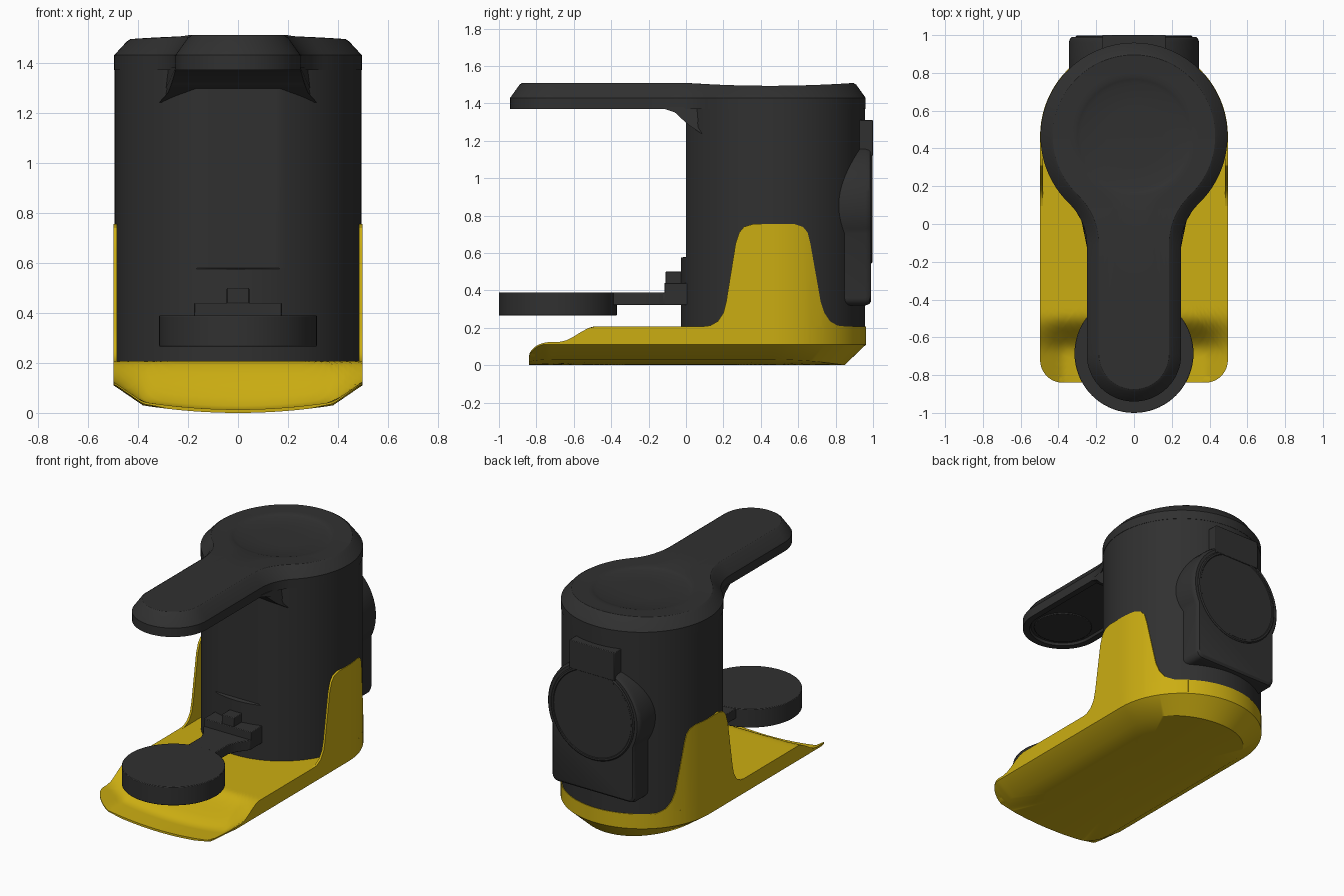
import bpy, bmesh
from math import sin, cos, pi, sqrt, atan2, radians, hypot

if "Cube" in bpy.data.objects:
    bpy.data.objects.remove(bpy.data.objects["Cube"])

CY = 0.465          # y of the body axis


def material(name, rgb):
    m = bpy.data.materials.new(name)
    m.diffuse_color = (*rgb, 1)
    m.use_nodes = True
    m.node_tree.nodes["Principled BSDF"].inputs["Base Color"].default_value = m.diffuse_color
    return m


DARK = material("dark_grey", (0.03, 0.03, 0.03))
YELLOW = material("yellow", (0.6, 0.42, 0.006))


def loft(name, rings, mat, bevel=0, closed=False):
    """Skin equal-length closed rings of points; cap the ends or close the loop."""
    bm = bmesh.new()
    vs = [[bm.verts.new(p) for p in r] for r in rings]
    n = len(vs[0])
    pairs = list(zip(vs, vs[1:])) + ([(vs[-1], vs[0])] if closed else [])
    for a, b in pairs:
        for i in range(n):
            j = (i + 1) % n
            bm.faces.new((a[i], a[j], b[j], b[i]))
    if not closed:
        bm.faces.new(vs[0])
        bm.faces.new(vs[-1])
    bmesh.ops.recalc_face_normals(bm, faces=bm.faces)
    me = bpy.data.meshes.new(name)
    bm.to_mesh(me)
    bm.free()
    ob = bpy.data.objects.new(name, me)
    bpy.context.collection.objects.link(ob)
    me.materials.append(mat)
    if bevel:
        mod = ob.modifiers.new("bevel", "BEVEL")
        mod.width, mod.segments, mod.limit_method = bevel, 2, "ANGLE"
    bpy.ops.object.select_all(action="DESELECT")
    ob.select_set(True)
    bpy.context.view_layer.objects.active = ob
    bpy.ops.object.shade_smooth_by_angle(angle=radians(32))
    return ob


def arc(cx, cy, r, a0, a1, n):
    return [(cx + r * cos(radians(a0 + (a1 - a0) * i / n)),
             cy + r * sin(radians(a0 + (a1 - a0) * i / n))) for i in range(n + 1)]


def line(p, q, n):
    """Points strictly between p and q."""
    return [(p[0] + (q[0] - p[0]) * i / n, p[1] + (q[1] - p[1]) * i / n) for i in range(1, n)]


def mirrored(half):
    """Right half outline, first and last point on x = 0, to a closed outline."""
    return half + [(-x, y) for x, y in reversed(half[1:-1])]


def at(outline, z):
    return [(x, y, z) for x, y in outline]


def block(name, outline, z0, z1, bevel=0.004):
    return loft(name, [at(outline, z0), at(outline, z1)], DARK, bevel)


def clamp(v):
    return max(0.0, min(1.0, v))


# Body: cylinder with a flat panel cut into the front
circle = arc(0, CY, 0.493, 0, 360, 128)[:-1]
flat = [(x, max(y, 0.0)) for x, y in circle]
loft("body", [at(circle, 0.195), at(circle, 0.575), at(flat, 0.58), at(flat, 1.4)], DARK)


# Lid and overhanging arm: keyhole outline, offset inwards by d
FX = 0.55
FY = CY - sqrt(0.795 ** 2 - FX ** 2)
TURN = atan2(CY - FY, -FX) * 180 / pi


def keyhole(d):
    half = arc(0, -0.69, 0.25 - d, -90, 0, 16)
    half += line((0.25 - d, -0.69), (0.25 - d, FY), 8)
    half += arc(FX, FY, 0.3 + d, 180, TURN, 8)
    half += arc(0, CY, 0.495 - d, TURN - 180, 90, 32)[1:]
    half[0], half[-1] = (0, half[0][1]), (0, half[-1][1])
    return mirrored(half)


def scooped(outline, z):
    return [(x, y, z - 0.016 * max(0, 1 - ((y - 0.45) / 0.46) ** 2)) for x, y in outline]


def towards_dish(outline, t, r):
    """Blend an outline towards a circle of radius r on the body axis."""
    out = []
    for x, y in outline:
        k = r / hypot(x, y - CY)
        out.append((x * (1 - t + t * k), CY + (y - CY) * (1 - t + t * k)))
    return out


rim = keyhole(0.065)
rings = [at(keyhole(0.05), 1.385), at(keyhole(0.042), 1.37), at(keyhole(0), 1.37), at(keyhole(0), 1.43),
         scooped(keyhole(0.05), 1.5), scooped(rim, 1.51)]
rings += [scooped(towards_dish(rim, t, 0.315), 1.51) for t in (0.2, 0.4, 0.6, 0.8, 1)]
rings += [scooped(towards_dish(rim, 1, r), z) for r, z in ((0.3, 1.506), (0.28, 1.5), (0.15, 1.499), (0.04, 1.499))]
loft("lid_arm", rings, DARK)
block("upper_pad", arc(0, -0.69, 0.18, 0, 360, 48)[:-1], 1.378, 1.4)

# Flared fillet joining arm to body: y, z, half width
gusset = [(-0.12, 1.372, 0.25), (-0.06, 1.352, 0.255), (-0.02, 1.315, 0.265), (0.02, 1.28, 0.28),
          (0.08, 1.24, 0.315), (0.2, 1.24, 0.315), (0.2, 1.38, 0.3), (-0.12, 1.38, 0.25)]
loft("arm_gusset", [[(s * w, y, z) for y, z, w in gusset] for s in (-1, 1)], DARK)


# Tray: curved bottom, dished front lip, step up to the flat deck
W = 0.497


def tray_outline(d):
    w = W - d
    half = [(0, -0.84)] + line((0, -0.84), (w - 0.12, -0.84), 10)
    half += arc(w - 0.12, -0.72, 0.12, -90, 0, 12)
    half += line((w, -0.72), (w, CY), 30)
    half += arc(0, CY, w, 0, 90, 32)
    half[-1] = (0, half[-1][1])
    return mirrored(half)


def under(x):
    x = abs(x)
    return 0.03 * (x / 0.38) ** 2 if x < 0.38 else 0.03 + 0.684 * (x - 0.38)


def deck(x, y):
    t = clamp((y + 0.68) / 0.2)
    t = t * t * (3 - 2 * t)
    return (under(x) + 0.014) * (1 - t) + 0.208 * t


def scaled(outline, k):
    return [(x * k, y * k) for x, y in outline]


edge = tray_outline(0)
base = tray_outline(0.115)
rings = [[(x, y, under(x)) for x, y in scaled(base, k)] for k in (0.1, 0.4, 0.7, 1)]
rings.append([(x, y, min(0.11, deck(x, y) - 0.008)) for x, y in edge])
rings += [[(x, y, deck(x, y)) for x, y in scaled(edge, 1 - i / 26)] for i in range(26)]
loft("tray", rings, YELLOW)

# Side wings of the tray: thin walls hugging the body
WING = [(0.07, 0.205), (0.13, 0.212), (0.17, 0.235), (0.2, 0.28), (0.215, 0.34), (0.265, 0.65), (0.285, 0.71),
        (0.31, 0.74), (0.36, 0.755), (0.58, 0.755), (0.625, 0.74), (0.65, 0.71), (0.665, 0.65), (0.72, 0.34),
        (0.74, 0.28), (0.77, 0.235), (0.81, 0.212), (0.87, 0.205)]
stations = WING[:9] + [(0.36 + 0.22 * i / 6, 0.755) for i in range(1, 6)] + WING[9:]


def wall_x(y, r):
    return r if y < CY else sqrt(r * r - (y - CY) ** 2)


for side, s in (("right", 1), ("left", -1)):
    loft(side + "_wing", [[(s * wall_x(y, W), y, 0.12), (s * wall_x(y, W), y, h),
                           (s * wall_x(y, W - 0.014), y, h), (s * wall_x(y, W - 0.014), y, 0.12)]
                          for y, h in stations], YELLOW)

# Lower puck on its bracket
block("lower_puck", arc(0, -0.685, 0.315, 0, 360, 72)[:-1], 0.265, 0.39)
neck = [(0.1, -0.45), (0.1, -0.25), (0.125, -0.19), (0.175, -0.12), (0.175, 0.03)]
block("puck_neck", neck + [(-x, y) for x, y in reversed(neck)], 0.322, 0.388)


def box(name, x, y0, y1, z0, z1):
    return block(name, [(-x, y0), (x, y0), (x, y1), (-x, y1)], z0, z1)


box("bracket_block", 0.175, -0.115, 0.03, 0.325, 0.44)
box("bracket_nub", 0.045, -0.11, 0.0, 0.42, 0.5)

# Back plate: round top on a square foot, with disc and top tab
PZ = 0.854
plate = arc(-0.27, 0.36, 0.04, 180, 270, 6) + arc(0.27, 0.36, 0.04, 270, 360, 6) + arc(0, PZ, 0.345, -26, 206, 48)


def upright(outline, y, k=1.0):
    return [(x * k, y, 0.8 + (z - 0.8) * k) for x, z in outline]


loft("back_plate", [upright(plate, 0.75), upright(plate, 0.96), upright(plate, 0.98, 0.985),
                    upright(plate, 0.99, 0.955)], DARK)
loft("back_disc", [[(x, y, z) for x, z in arc(0, PZ, r, 0, 360, 64)[:-1]]
                   for y, r in ((0.97, 0.31), (0.992, 0.31), (0.998, 0.303), (0.998, 0.292), (0.994, 0.288))], DARK)
box("back_tab", 0.168, 0.9, 1.0, 1.12, 1.31)
